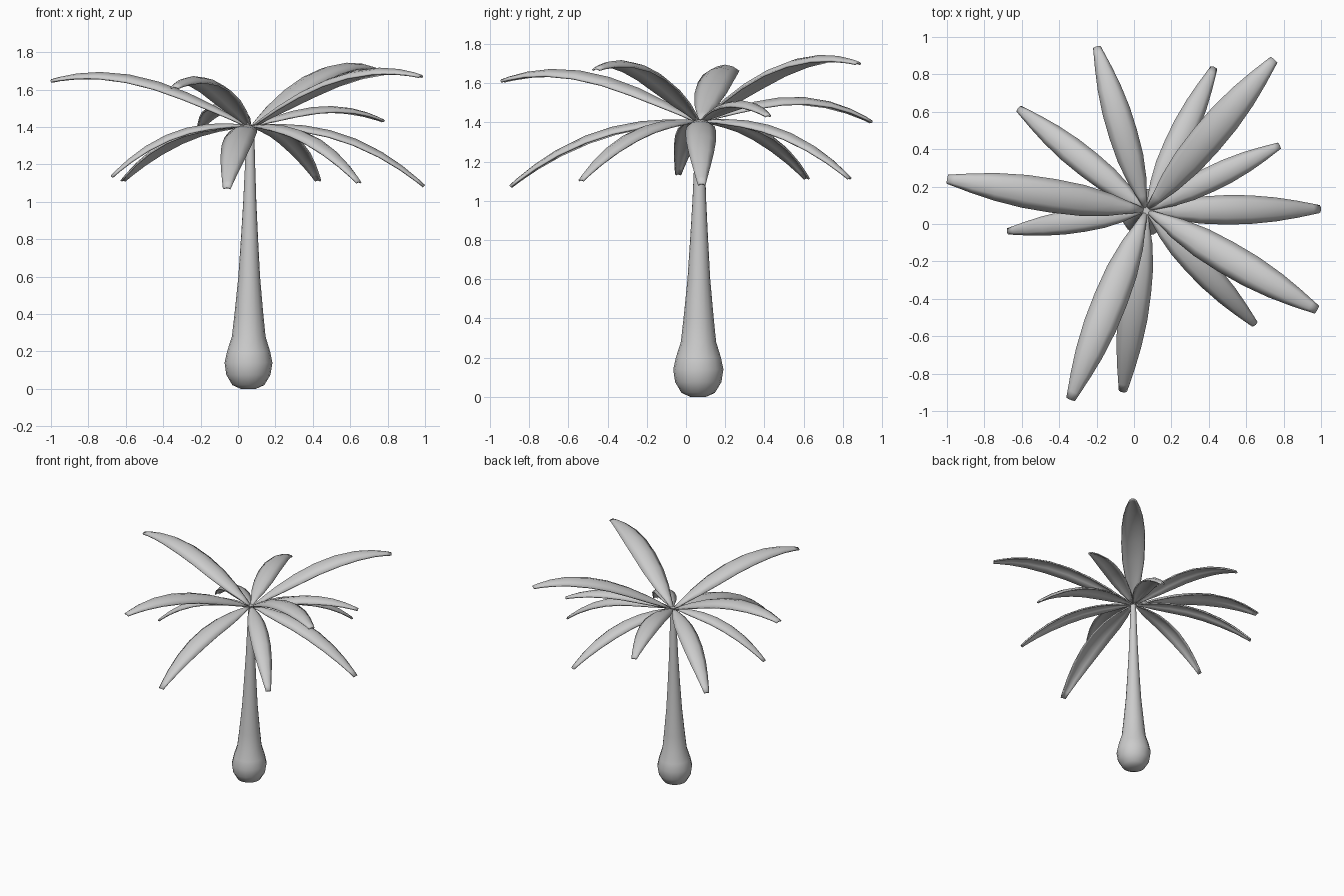
import bpy, bmesh, math
from mathutils import Vector

if "Cube" in bpy.data.objects:
    bpy.data.objects.remove(bpy.data.objects["Cube"])


def finish(name, bm, angle):
    bmesh.ops.recalc_face_normals(bm, faces=bm.faces[:])
    me = bpy.data.meshes.new(name)
    bm.to_mesh(me)
    bm.free()
    ob = bpy.data.objects.new(name, me)
    bpy.context.collection.objects.link(ob)
    bpy.ops.object.select_all(action='DESELECT')
    ob.select_set(True)
    bpy.context.view_layer.objects.active = ob
    bpy.ops.object.shade_smooth_by_angle(angle=math.radians(angle))
    return ob


def bridge(bm, a, b, closed):
    n = len(a)
    for i in range(n if closed else n - 1):
        j = (i + 1) % n
        bm.faces.new((a[i], a[j], b[j], b[i]))


# Trunk: tapering lathe with a bulb at the foot
profile = [(.04, 0), (.085, .02), (.118, .075), (.128, .14), (.115, .2),
           (.09, .28), (.077, .4), (.058, .6), (.046, .8), (.035, 1.0),
           (.027, 1.2), (.02, 1.41)]
SIDES = 16
bm = bmesh.new()
rings = []
for r, z in profile:
    cx, cy = .055 + .008 * z, .062 + .006 * z
    rings.append([bm.verts.new((cx + r * math.cos(2 * math.pi * i / SIDES),
                                cy + r * math.sin(2 * math.pi * i / SIDES), z))
                  for i in range(SIDES)])
for a, b in zip(rings, rings[1:]):
    bridge(bm, a, b, True)
bm.faces.new(rings[0][::-1])
bm.faces.new(rings[-1])
finish("trunk", bm, 50)

# Fronds: arched leaf blades, (tip x, tip y, tip z, rise above the chord)
CROWN = Vector((.066, .072, 1.41))
fronds = [(-.20, .95, 1.41, .12), (.43, .84, 1.12, .11), (.75, .88, 1.71, .135),
          (.78, .42, 1.44, .085), (1.0, .08, 1.09, .12), (.98, -.46, 1.68, .13),
          (.65, -.54, 1.11, .11), (-.06, -.90, 1.08, .12), (-.34, -.94, 1.62, .13),
          (-.68, -.04, 1.14, .11), (-1.0, .24, 1.655, .125), (-.62, .62, 1.12, .11)]
# Station along the blade and relative half width
outline = [(0, .15), (.07, .36), (.16, .66), (.3, .92), (.45, 1.0), (.6, .98),
           (.75, .82), (.87, .59), (.96, .37), (1, .27)]
ACROSS = (-1, -.55, 0, .55, 1)


def frond(index, x, y, z, rise):
    flat = Vector((x, y, 0)) - Vector((CROWN.x, CROWN.y, 0))
    length = flat.length
    out = flat.normalized()
    side = Vector((-out.y, out.x, 0))
    start = .015
    bm = bmesh.new()
    rows = []
    for s, w in outline:
        h = CROWN.z + (z - CROWN.z) * s + 4 * rise * s * (1 - s) * (1 + .3 * (s - .5))
        slope = ((z - CROWN.z) + 4 * rise * (1 - 2 * s)) / length
        up = (Vector((0, 0, 1)) - out * slope).normalized()
        half = .084 * length * w
        mid = Vector((CROWN.x, CROWN.y, h)) + out * (start + (length - start) * s)
        rows.append([bm.verts.new(mid + side * half * u - up * half * .42 * u * u)
                     for u in ACROSS])
    for a, b in zip(rows, rows[1:]):
        bridge(bm, a, b, False)
    # Give the blade a thin underside
    ob = finish(f"frond_{index:02d}", bm, 50)
    if ob.data.polygons[len(ob.data.polygons) // 2].normal.z < 0:
        ob.data.flip_normals()
    mod = ob.modifiers.new("thickness", 'SOLIDIFY')
    mod.thickness = .01
    mod.offset = -1


for i, f in enumerate(fronds, 1):
    frond(i, *f)
